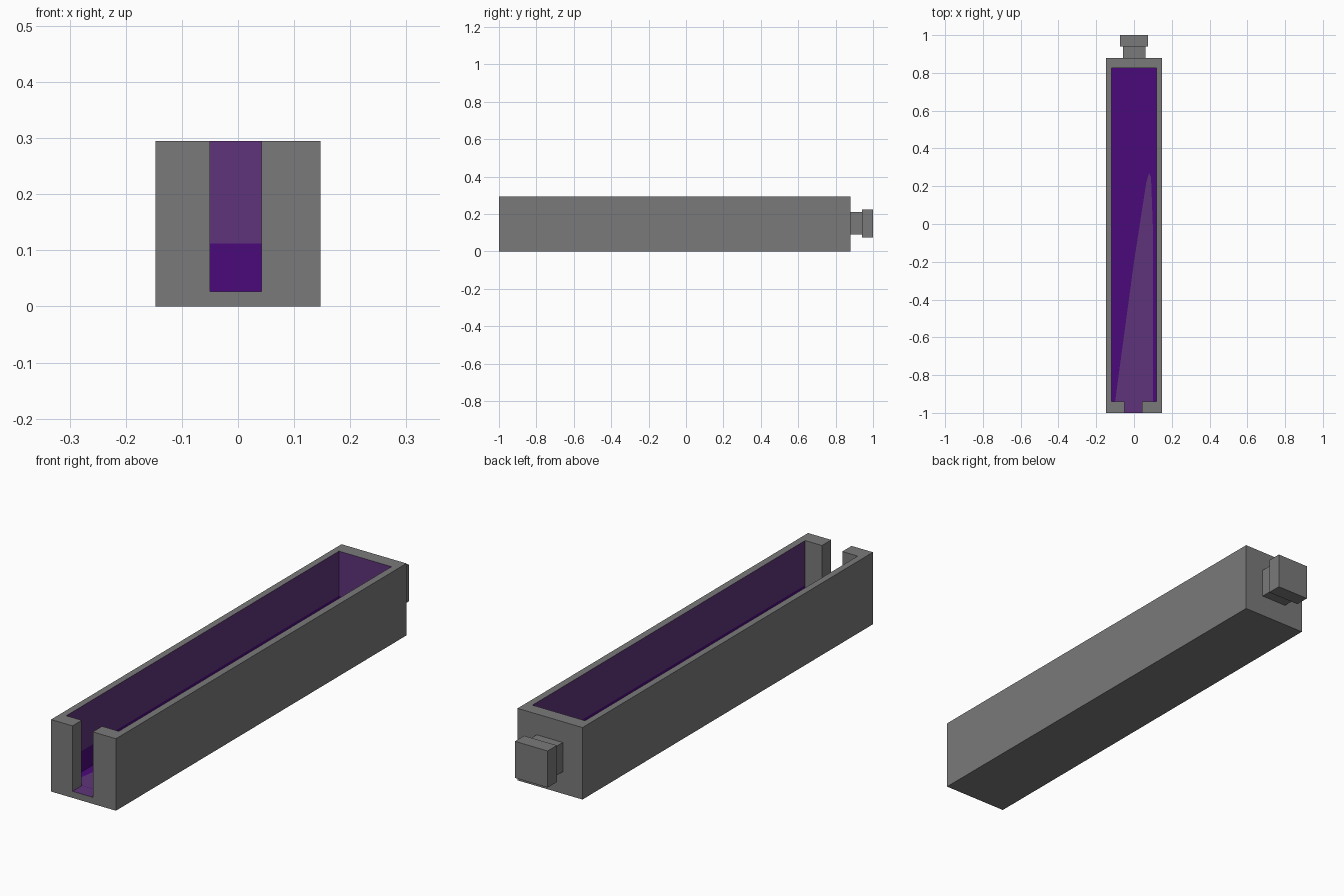
import bpy, bmesh

if "Cube" in bpy.data.objects:
    bpy.data.objects.remove(bpy.data.objects["Cube"])


def material(name, rgb):
    m = bpy.data.materials.new(name)
    m.diffuse_color = (*rgb, 1.0)
    m.use_nodes = True
    m.node_tree.nodes["Principled BSDF"].inputs["Base Color"].default_value = m.diffuse_color
    return m


GREY = material("grey", (0.195, 0.195, 0.195))
PURPLE = material("muted purple", (0.113, 0.034, 0.195))
DARK = material("deep purple", (0.07, 0.003, 0.195))


def box(name, lo, hi, mat=GREY):
    bm = bmesh.new()
    bmesh.ops.create_cube(bm, size=1)
    for v in bm.verts:
        v.co = [(a + b) / 2 + c * (b - a) for a, b, c in zip(lo, hi, v.co)]
    mesh = bpy.data.meshes.new(name)
    bm.to_mesh(mesh)
    bm.free()
    mesh.materials.append(mat)
    ob = bpy.data.objects.new(name, mesh)
    bpy.context.collection.objects.link(ob)
    return ob


FLOOR, BAND, FRONT = 0.027, 0.112, -0.94

# Trough body, hollowed out and open through a slot in the front wall
trough = box("trough", (-0.147, -1, 0), (0.147, 0.88, 0.295))
cavity = box("cavity_cutter", (-0.12, FRONT, FLOOR), (0.118, 0.825, 0.4))
slot = box("slot_cutter", (-0.05, -1.1, FLOOR), (0.042, -0.9, 0.4))
bpy.context.view_layer.objects.active = trough
for cutter in (cavity, slot):
    mod = trough.modifiers.new("cut", "BOOLEAN")
    mod.operation = "DIFFERENCE"
    mod.solver = "EXACT"
    mod.object = cutter
    bpy.ops.object.modifier_apply(modifier=mod.name)
for cutter in (cavity, slot):
    bpy.data.objects.remove(cutter)

# Lining colours: deep purple floor and lower band, muted purple above
mesh = trough.data
mesh.materials.clear()
for m in (GREY, PURPLE, DARK):
    mesh.materials.append(m)
bm = bmesh.new()
bm.from_mesh(mesh)
for co, no in (((0, 0, BAND), (0, 0, 1)), ((0, FRONT, 0), (0, 1, 0))):
    bmesh.ops.bisect_plane(bm, geom=bm.verts[:] + bm.edges[:] + bm.faces[:],
                           plane_co=co, plane_no=no, dist=1e-5)
bm.normal_update()
for f in bm.faces:
    c, n = f.calc_center_median(), f.normal
    f.material_index = 0
    inside = abs(c.x) < 0.13 and c.y < 0.84 and 0.01 < c.z < 0.29
    if inside and n.z > 0.9:
        f.material_index = 2 if c.y > FRONT else 1
    elif inside and c.y > FRONT + 0.01 and n.y < 0.9:
        f.material_index = 2 if c.z < BAND else 1
bm.to_mesh(mesh)
bm.free()

# Tapered muted patch on the floor
outline = [(-0.1, FRONT), (0.1, FRONT), (0.1, -0.02), (0.09, 0.25),
           (0.08, 0.27), (0.065, 0.22), (0.0, -0.2)]
patch = bpy.data.meshes.new("floor_patch")
patch.from_pydata([(x, y, FLOOR + 0.001) for x, y in outline], [],
                  [list(range(len(outline)))])
patch.materials.append(PURPLE)
bpy.context.collection.objects.link(bpy.data.objects.new("floor_patch", patch))

# Knob on the back end
box("knob_neck", (-0.058, 0.88, 0.09), (0.06, 0.94, 0.21))
box("knob_head", (-0.073, 0.94, 0.075), (0.075, 1.0, 0.225))
